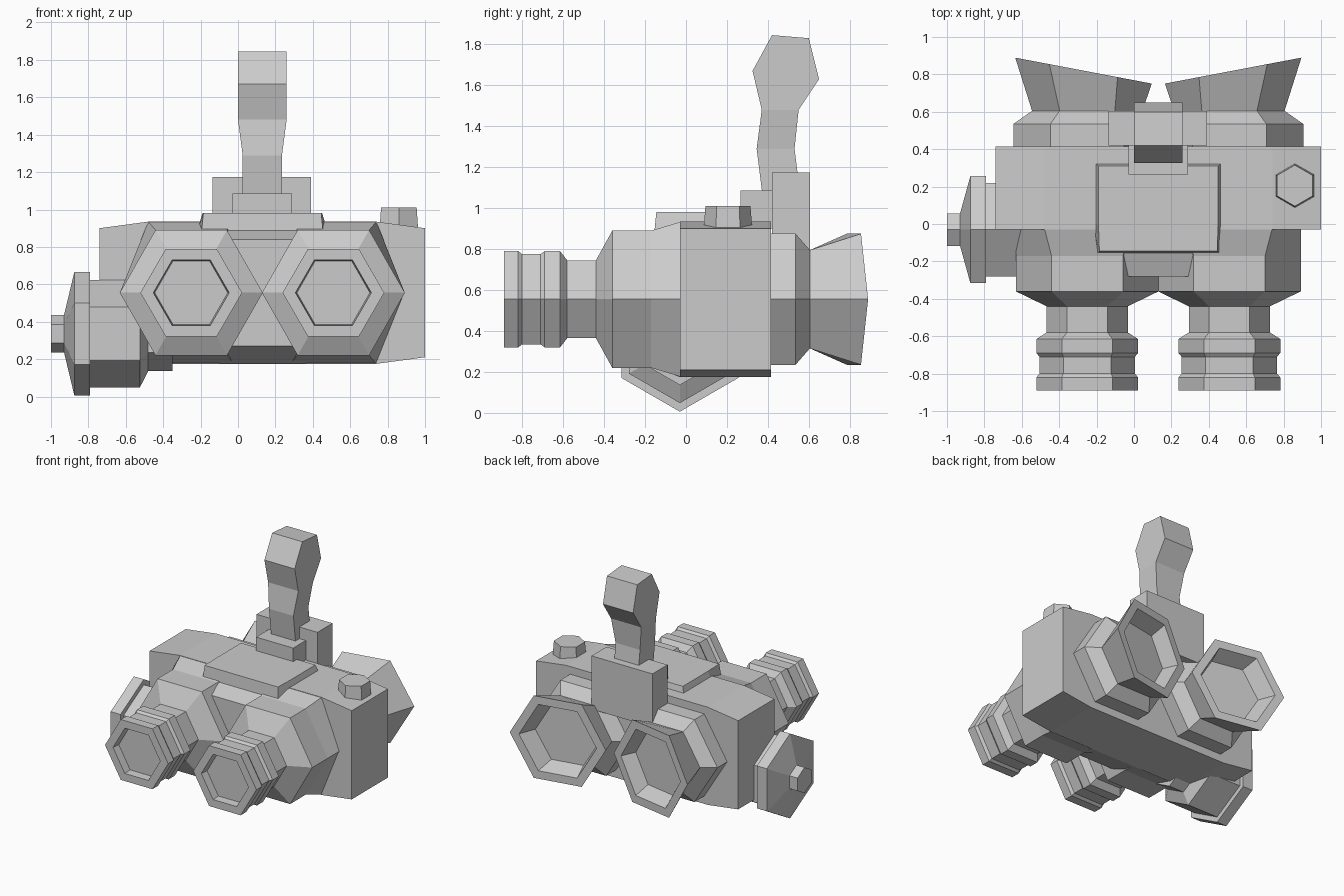
import bpy, bmesh
from math import cos, sin, pi

if "Cube" in bpy.data.objects:
    bpy.data.objects.remove(bpy.data.objects["Cube"])

MID, CZ = 0.13, 0.555     # mirror plane of the two tubes, height of their axes


def loft(name, rings):
    """Skin a list of equal-length point rings and cap both ends."""
    bm = bmesh.new()
    rows = [[bm.verts.new(p) for p in ring] for ring in rings]
    n = len(rows[0])
    for a, b in zip(rows, rows[1:]):
        for i in range(n):
            j = (i + 1) % n
            bm.faces.new((a[i], a[j], b[j], b[i]))
    bm.faces.new(rows[0])
    bm.faces.new(rows[-1])
    bmesh.ops.recalc_face_normals(bm, faces=bm.faces[:])
    me = bpy.data.meshes.new(name)
    bm.to_mesh(me)
    bm.free()
    ob = bpy.data.objects.new(name, me)
    bpy.context.collection.objects.link(ob)
    return ob


def box(name, x0, x1, y0, y1, z0, z1):
    return loft(name, [[(x0, y0, z), (x1, y0, z), (x1, y1, z), (x0, y1, z)] for z in (z0, z1)])


def tube_ring(s, y, w, h, skew=0, shift=0):
    """Hexagon across the y axis: half width w, half height h; skew pushes the outer side back."""
    ring = []
    for k in range(6):
        c, v = cos(k * pi / 3), sin(k * pi / 3) / sin(pi / 3)
        ring.append((MID + s * (0.38 + shift + w * c), y + skew * w * c, CZ + h * v))
    return ring


# main body: chamfered block
body = [(-0.74, 0.9), (-0.48, 0.935), (0.74, 0.935), (1.0, 0.9),
        (1.0, 0.21), (0.74, 0.175), (-0.48, 0.175), (-0.74, 0.21)]
loft("body", [[(x, y, z) for x, z in body] for y in (-0.03, 0.415)])

# bridge between the front tubes
bridge = [(-0.28, 0.27), (-0.28, 0.84), (-0.03, 0.935), (-0.03, 0.175)]
loft("front_bridge", [[(x, y, z) for y, z in bridge] for x in (-0.1, 0.36)])

# (y, half width, half height)
front = [(-0.83, 0.195, 0.17), (-0.89, 0.203, 0.176), (-0.89, 0.272, 0.235),
         (-0.82, 0.272, 0.235), (-0.80, 0.255, 0.22), (-0.71, 0.255, 0.22),
         (-0.69, 0.272, 0.235), (-0.615, 0.272, 0.235), (-0.58, 0.217, 0.19),
         (-0.44, 0.217, 0.19), (-0.36, 0.382, 0.335), (-0.17, 0.382, 0.335)]
back = [(0.38, 0.395, 0.32), (0.535, 0.395, 0.32), (0.605, 0.295, 0.24)]
cup = [(0.82, 0.365, 0.32), (0.82, 0.295, 0.258), (0.70, 0.245, 0.21)]

for s, side in ((-1, "left"), (1, "right")):
    # front tube with lens recess, flaring into the body
    rings = [tube_ring(s, *r) for r in front]
    flare = tube_ring(s, -0.02, 0.382, 0.38)
    for k, c in ((1, 0.23), (2, -0.23), (4, -0.23), (5, 0.23)):
        flare[k] = (MID + s * (0.38 + c), -0.02, flare[k][2])
    loft("front_tube_" + side, rings + [flare])
    # eyepiece with slanted, hollow cup
    rings = [tube_ring(s, *r) for r in back]
    rings += [tube_ring(s, *r, skew=0.19, shift=0.02) for r in cup]
    loft("eyepiece_" + side, rings)

# sloped plate on top
foot = [(-0.22, 0.335), (-0.22, -0.01), (-0.195, -0.155),
        (0.455, -0.155), (0.48, -0.01), (0.48, 0.335)]
head = [(-0.19, 0.31), (-0.19, 0.0), (-0.185, -0.145),
        (0.445, -0.145), (0.45, 0.0), (0.45, 0.31)]
loft("top_plate", [[(x, y, z) for x, y in p] for p, z in ((foot, 0.88), (head, 0.98))])

# lever mount
box("lever_base", -0.03, 0.29, 0.265, 0.43, 0.9, 1.085)
box("lever_block", -0.135, 0.39, 0.42, 0.605, 0.76, 1.175)

# lever: (front y, z, back y, z, half width)
lever = [(0.375, 1.05, 0.56, 1.05, 0.105), (0.345, 1.29, 0.53, 1.29, 0.105),
         (0.37, 1.48, 0.55, 1.48, 0.13), (0.325, 1.67, 0.65, 1.63, 0.13),
         (0.42, 1.845, 0.6, 1.83, 0.13)]
loft("lever", [[(MID - w, ya, za), (MID + w, ya, za), (MID + w, yb, zb), (MID - w, yb, zb)]
               for ya, za, yb, zb, w in lever])

# hexagonal button on top
loft("top_button", [[(0.86 + r * sin(k * pi / 3), 0.205 + r * cos(k * pi / 3), z)
                     for k in range(6)] for z, r in ((0.88, 0.12), (1.01, 0.11))])

# side knob: (x, radius)
knob = [(-1.0, 0.1), (-0.93, 0.1), (-0.875, 0.33), (-0.79, 0.33), (-0.79, 0.288),
        (-0.525, 0.288), (-0.48, 0.2), (-0.35, 0.2)]
loft("side_knob", [[(x, -0.03 + r * sin(k * pi / 3), 0.336 + r * cos(k * pi / 3))
                    for k in range(6)] for x, r in knob])
